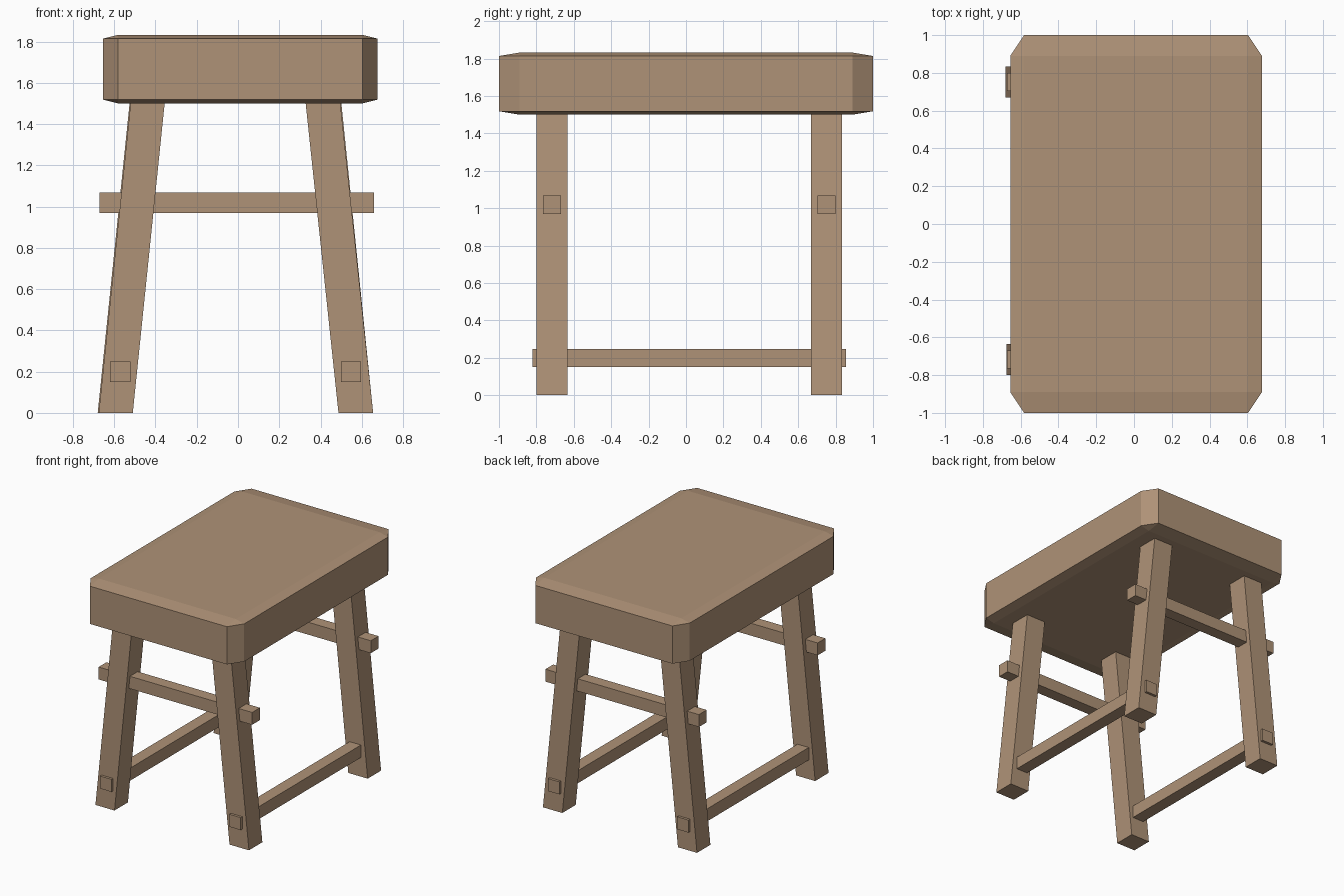
import bpy, bmesh
from mathutils import Vector

if "Cube" in bpy.data.objects:
    bpy.data.objects.remove(bpy.data.objects["Cube"])

wood = bpy.data.materials.new("wood")
wood.diffuse_color = (0.43, 0.29, 0.185, 1)
wood.use_nodes = True
wood.node_tree.nodes["Principled BSDF"].inputs["Base Color"].default_value = wood.diffuse_color


def box(name, lo, hi, lean=0.0, bevel=0.0):
    """Box between two corners; lean shifts the top in x, bevel is a fraction of half size."""
    lo, hi = Vector(lo), Vector(hi)
    bm = bmesh.new()
    bmesh.ops.create_cube(bm, size=2)
    if bevel:
        bmesh.ops.bevel(bm, geom=bm.edges[:], offset=bevel, segments=1,
                        profile=0.5, affect='EDGES')
    centre, half = (lo + hi) / 2, (hi - lo) / 2
    for v in bm.verts:
        t = (v.co.z + 1) / 2
        v.co = centre + v.co * half
        v.co.x += lean * t
    mesh = bpy.data.meshes.new(name)
    bm.to_mesh(mesh)
    bm.free()
    mesh.materials.append(wood)
    obj = bpy.data.objects.new(name, mesh)
    bpy.context.collection.objects.link(obj)
    return obj


# Chunky seat with chamfers stretched along its length
box("seat", (-0.655, -1, 1.5), (0.677, 1, 1.832), bevel=0.11)

# Splayed legs, and a short rail through each pair
LEG_TOP = 1.53
for end, y, out in (("front", -0.717, 0.0), ("back", 0.752, 0.005)):
    for side, x0, x1, slope in (("left", -0.675 - out, -0.51 - out, 0.103),
                                ("right", 0.487, 0.655, -0.106 + out / 1.5)):
        box(f"{end}_{side}_leg", (x0, y - 0.083, 0), (x1, y + 0.083, LEG_TOP),
            lean=slope * LEG_TOP)
    box(f"{end}_upper_rail", (-0.672, y - 0.048, 0.97), (0.658, y + 0.048, 1.067))

# Long low rails along each side
for side, x in (("left", -0.571), ("right", 0.548)):
    box(f"{side}_lower_rail", (x - 0.049, -0.82, 0.15), (x + 0.049, 0.855, 0.248))
